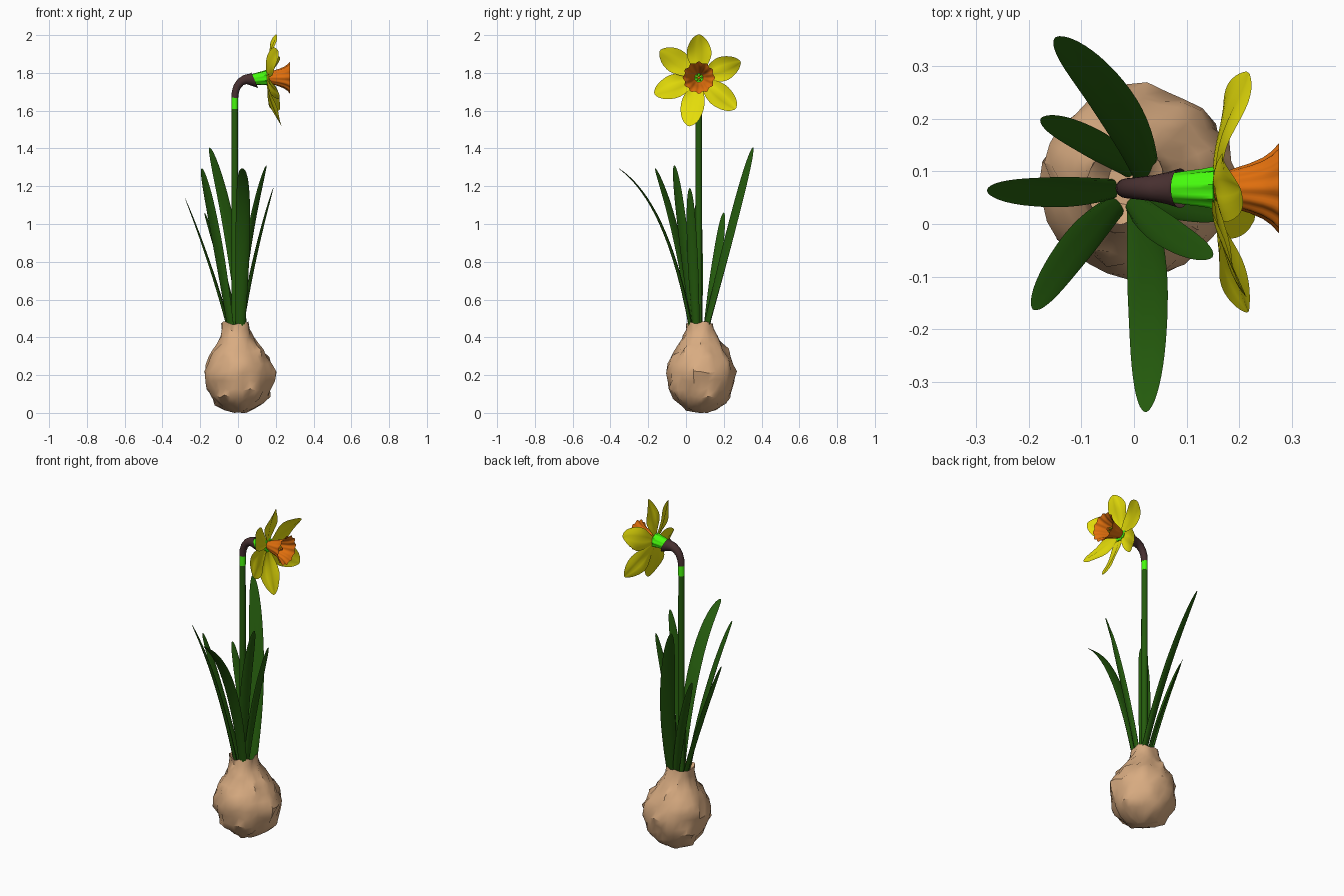
import bpy, math
from mathutils import Vector, noise

if "Cube" in bpy.data.objects:
    bpy.data.objects.remove(bpy.data.objects["Cube"])

CY = 0.068          # y of stem and flower axis
CZ = 1.775          # height of flower axis


def material(name, rgb):
    m = bpy.data.materials.new(name)
    m.diffuse_color = (*rgb, 1)
    m.use_nodes = True
    m.node_tree.nodes["Principled BSDF"].inputs["Base Color"].default_value = m.diffuse_color
    return m


TAN = material("tan", (0.69, 0.41, 0.22))
LEAF = material("leaf_green", (0.018, 0.105, 0.004))
LIME = material("lime", (0.06, 0.95, 0.004))
BROWN = material("brown", (0.065, 0.03, 0.03))
YELLOW = material("yellow", (0.78, 0.72, 0.003))
ORANGE = material("orange", (0.76, 0.16, 0.004))


def skin(name, rings, mat, closed=True, cap_start=False, cap_end=False, angle=50):
    """Surface stretched through a list of equal-length rings."""
    n = len(rings[0])
    verts = [tuple(p) for r in rings for p in r]
    faces = []
    for i in range(len(rings) - 1):
        for j in range(n if closed else n - 1):
            k = (j + 1) % n
            faces.append((i * n + j, i * n + k, (i + 1) * n + k, (i + 1) * n + j))
    if cap_start:
        faces.append(tuple(reversed(range(n))))
    if cap_end:
        faces.append(tuple(range((len(rings) - 1) * n, len(rings) * n)))
    me = bpy.data.meshes.new(name)
    me.from_pydata(verts, [], faces)
    me.materials.append(mat)
    ob = bpy.data.objects.new(name, me)
    bpy.context.collection.objects.link(ob)
    bpy.ops.object.select_all(action='DESELECT')
    ob.select_set(True)
    bpy.context.view_layer.objects.active = ob
    bpy.ops.object.shade_smooth_by_angle(angle=math.radians(angle))
    return ob


def tube(name, path, mat, sides=16, ribs=0, depth=0.0, slant=0.0, caps=(True, True)):
    """Tube along (x, z, radius) stations in the flower's plane; ribs flute it."""
    rings = []
    for i, (x, z, r) in enumerate(path):
        a, b = path[max(i - 1, 0)], path[min(i + 1, len(path) - 1)]
        t = Vector((b[0] - a[0], 0, b[1] - a[1])).normalized()
        side = Vector((0, 1, 0))
        down = side.cross(t)
        f = i / (len(path) - 1)
        ring = []
        for j in range(sides):
            q = 2 * math.pi * j / sides
            rr = r * (1 + depth * f * math.cos(ribs * q))
            p = Vector((x, CY, z)) + rr * (math.cos(q) * side + math.sin(q) * down)
            if i == len(path) - 1:
                p += t * slant * math.sin(q)
            ring.append(p)
        rings.append(ring)
    return skin(name, rings, mat, cap_start=caps[0], cap_end=caps[1])


# Bulb: lumpy turned profile with a torn papery neck
profile = [(0.0, 0.03), (0.02, 0.085), (0.05, 0.123), (0.085, 0.15), (0.125, 0.168),
           (0.17, 0.178), (0.215, 0.18), (0.26, 0.172), (0.295, 0.157), (0.33, 0.134),
           (0.365, 0.108), (0.40, 0.088), (0.44, 0.076), (0.475, 0.072), (0.462, 0.058),
           (0.43, 0.04)]
rings = []
for z, r in profile:
    s = min(z / 0.47, 1)
    ring = []
    for j in range(30):
        a = 2 * math.pi * j / 30
        d = Vector((math.cos(a), math.sin(a), 0))
        p = d * r + Vector((0.01 - 0.024 * s * s, 0.083 - 0.01 * s * s, z))
        lump = noise.noise(p * 12) * 0.016 + noise.noise(p * 31) * 0.018
        p += d * lump * min(1, r / 0.12)
        p.z = max(0, p.z + noise.noise(p * 23 + Vector((3, 1, 2))) * 0.018)
        ring.append(p)
    rings.append(ring)
rings[0][0].z = 0
skin("bulb", rings, TAN, cap_start=True, cap_end=True, angle=35)


# Leaves: long strap blades, lens-shaped in section; bow swings them sideways
def leaf(name, base, tip, width, f=0.4, g=0.58, bow=0.0):
    b, e = Vector(base), Vector(tip)
    lean = Vector((e.x - b.x, e.y - b.y, 0)).normalized()
    side = lean.cross(Vector((0, 0, 1)))
    c = b.lerp(e, f) + side * bow
    c.z = b.z + (e.z - b.z) * g
    rings = []
    for i in range(21):
        t = min(1 - (1 - i / 20) ** 1.7, 0.9995)
        p = b * (1 - t) ** 2 + c * 2 * t * (1 - t) + e * t * t
        tan = ((c - b) * (1 - t) + (e - c) * t).normalized()
        across = tan.cross(Vector((0, 0, 1))).normalized().lerp(side, 0.6).normalized()
        nrm = across.cross(tan)
        if nrm.dot(lean) > 0:
            nrm = -nrm
        w = width / 2 * (0.62 + 0.38 * math.sin(math.pi / 2 * min(1, t * 1.8)))
        w *= (1 - 0.3 * t ** 3) * (1 - t ** 9) ** 0.5
        h = (0.011 - 0.008 * t) * (1 - t ** 8) ** 0.5
        ring = []
        for k in range(10):
            q = 2 * math.pi * k / 10
            u = math.cos(q)
            ring.append(p + across * w * u + nrm * (h * math.sin(q) + w * 0.1 * u * u))
        rings.append(ring)
    skin(name, rings, LEAF, cap_start=True, cap_end=True, angle=60)


for i, spec in enumerate([
        ((0.022, 0.1, 0.42), (-0.15, 0.355, 1.405), 0.085, 0.42, 0.52, 0.045),
        ((-0.005, 0.105, 0.42), (-0.178, 0.2, 1.06), 0.058, 0.43, 0.52, 0.015),
        ((-0.04, 0.067, 0.42), (-0.28, 0.064, 1.135), 0.06, 0.43, 0.53, -0.01),
        ((-0.035, 0.035, 0.42), (-0.192, -0.163, 1.295), 0.068, 0.38, 0.6, 0.02),
        ((0.012, 0.03, 0.43), (0.022, -0.358, 1.295), 0.08, 0.32, 0.79, -0.02),
        ((0.0, 0.04, 0.43), (0.15, -0.062, 1.31), 0.064, 0.36, 0.58, 0.02),
        ((0.015, 0.055, 0.43), (0.187, 0.02, 1.19), 0.058, 0.38, 0.52, 0.01)]):
    leaf(f"leaf_{i + 1}", *spec)

# Stem, its pale band, and the brown hooded sheath at the bend
tube("stem", [(-0.017, 0.42, 0.018), (-0.017, 1.0, 0.018), (-0.017, 1.61, 0.017)], LEAF)
tube("stem_band", [(-0.017, 1.61, 0.0172), (-0.017, 1.67, 0.0172)], LIME)
tube("sheath", [(-0.017, 1.668, 0.018), (-0.014, 1.70, 0.019), (-0.004, 1.729, 0.02),
                (0.014, 1.752, 0.022), (0.038, 1.765, 0.025), (0.062, 1.766, 0.03),
                (0.088, 1.762, 0.038)], BROWN, slant=0.024, caps=(True, False))

# Ribbed seed pod behind the petals
tube("ovary", [(0.05, 1.763, 0.016), (0.07, 1.764, 0.028), (0.10, 1.768, 0.032),
               (0.13, 1.772, 0.035), (0.155, 1.775, 0.039)], LIME, 36, 9, 0.08)

# Ruffled trumpet, pistil and stamens
tube("trumpet", [(0.145, CZ, 0.018), (0.165, CZ, 0.027), (0.19, CZ, 0.037),
                 (0.22, CZ, 0.046), (0.245, CZ, 0.056), (0.262, CZ, 0.067),
                 (0.276, CZ, 0.081)], ORANGE, 72, 12, 0.06, caps=(False, False))
tube("pistil", [(0.15, CZ, 0.005), (0.235, CZ, 0.005), (0.24, CZ, 0.009),
                (0.246, CZ, 0.007)], ORANGE, 8)
for i in range(6):
    q = i * math.pi / 3
    st = tube(f"stamen_{i + 1}", [(0.15, CZ, 0.003), (0.205, CZ, 0.003), (0.209, CZ, 0.006),
                                  (0.225, CZ, 0.005), (0.23, CZ, 0.002)], YELLOW, 6)
    st.location = (0, 0.015 * math.cos(q), 0.015 * math.sin(q))


# Petals: cupped, twisted and gently waved, set around the trumpet
def petal(name, degrees, length, reach, twist):
    a = math.radians(degrees)
    out = Vector((0, math.cos(a), math.sin(a)))
    side = Vector((0, -math.sin(a), math.cos(a)))
    fwd = Vector((1, 0, 0))
    rings = []
    for i in range(17):
        t = 1 - (1 - i / 16) ** 1.4
        w = 0.07 * (0.24 + 0.76 * math.sin(math.pi / 2 * min(1, t * 1.6)))
        w *= (1 - 0.25 * t ** 3) * max(0.03, 1 - t ** 6) ** 0.6
        centre = Vector((0.152, CY, CZ)) + out * (0.022 + (length - 0.022) * t)
        centre += fwd * (reach * t ** 1.3 - 0.010 * math.sin(math.pi * t))
        q = twist * (0.4 + 0.6 * t)
        across = side * math.cos(q) + fwd * math.sin(q)
        up = fwd * math.cos(q) - side * math.sin(q)
        ring = []
        for k in range(9):
            u = k / 4 - 1
            bow = 0.24 * u * u * (1 - 0.9 * t) + 0.10 * math.exp(-(u * 5) ** 2)
            bow += 0.14 * u * math.sin(6 * t + degrees)
            ring.append(centre + across * w * u + up * w * bow)
        rings.append(ring)
    skin(name, rings, YELLOW, closed=False, angle=60)


for i, (deg, length, reach, twist) in enumerate([
        (90, 0.228, 0.05, 0.25), (21, 0.236, 0.065, 0.35), (-40, 0.255, 0.07, 0.25),
        (-102, 0.262, 0.078, 0.3), (-160, 0.25, 0.065, 0.3), (145, 0.25, 0.06, 0.35)]):
    petal(f"petal_{i + 1}", deg, length, reach, twist)
